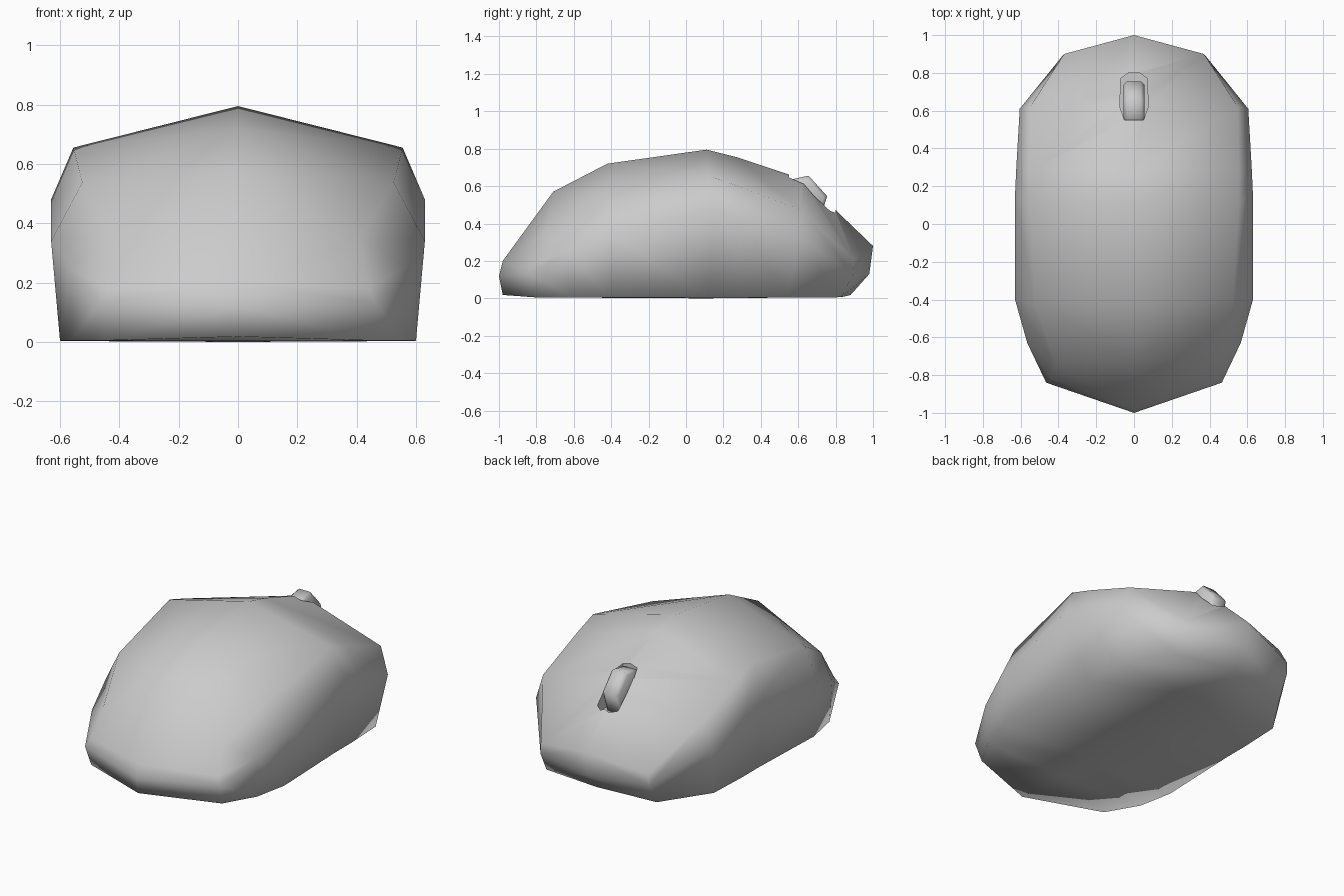
import bpy, bmesh, math

if "Cube" in bpy.data.objects:
    bpy.data.objects.remove(bpy.data.objects["Cube"])


def new_object(name, bm):
    bmesh.ops.recalc_face_normals(bm, faces=bm.faces)
    mesh = bpy.data.meshes.new(name)
    bm.to_mesh(mesh)
    bm.free()
    obj = bpy.data.objects.new(name, mesh)
    bpy.context.collection.objects.link(obj)
    return obj


def loft(bm, loops, capped=False):
    rows = [[bm.verts.new(p) for p in loop] for loop in loops]
    n = len(rows[0])
    for a, b in zip(rows, rows[1:]):
        for i in range(n if capped else n - 1):
            j = (i + 1) % n
            bm.faces.new((a[i], a[j], b[j], b[i]))
    if capped:
        bm.faces.new(rows[0])
        bm.faces.new(rows[-1])
    return rows


# Shell half: each section runs ridge, shoulder, widest side, bottom edge, bottom centre
sections = [
    [(0, -.98, .20), (.44, -.82, .18), (.465, -.84, .13), (.45, -.80, .005), (0, -.98, .018)],
    [(0, -.71, .57), (.41, -.74, .35), (.565, -.63, .25), (.56, -.61, .005), (0, -.65, .004)],
    [(0, -.42, .72), (.525, -.42, .537), (.63, -.40, .34), (.60, -.40, .004), (0, -.40, .003)],
    [(0, .11, .795), (.555, .12, .655), (.63, .15, .48), (.58, .12, .003), (0, .10, 0)],
    [(0, .27, .755), (.555, .28, .60), (.623, .30, .43), (.58, .28, .003), (0, .28, .002)],
    [(0, .63, .635), (.55, .62, .47), (.605, .61, .31), (.57, .54, .004), (0, .54, .004)],
    [(0, 1.0, .28), (.37, .90, .20), (.375, .895, .13), (.38, .83, .006), (0, .88, .018)],
]
bm = bmesh.new()
rows = loft(bm, sections)
# Two-step rounded tail and nose
for row, y, z in ((rows[0], -1.0, .12), (rows[-1], .98, .13)):
    mid = bm.verts.new((0, y, z))
    bm.faces.new((row[0], row[1], row[2], mid))
    bm.faces.new((mid, row[2], row[3], row[4]))
body = new_object("mouse_body", bm)
for f in body.data.polygons:
    f.use_smooth = True
mirror = body.modifiers.new("mirror", 'MIRROR')
mirror.use_clip = True

# Slot for the wheel, with chamfered ends
outline = [(.05, .55), (.075, .62), (.07, .77), (.03, .80)]
outline += [(-x, y) for x, y in reversed(outline)]
bm = bmesh.new()
loft(bm, [[(x, y, z) for x, y in outline] for z in (.42, .90)], capped=True)
cutter = new_object("slot_cutter", bm)
cutter.hide_render = True
cutter.hide_set(True)
cut = body.modifiers.new("wheel_slot", 'BOOLEAN')
cut.operation = 'DIFFERENCE'
cut.solver = 'EXACT'
cut.object = cutter

# Scroll wheel: six-sided with bevelled flanks
bm = bmesh.new()
loops = []
for x, r in ((-.055, .13), (-.038, .148), (.038, .148), (.055, .13)):
    angles = [math.radians(12 + 60 * i) for i in range(6)]
    loops.append([(x, .61 + r * math.cos(a), .515 + r * math.sin(a)) for a in angles])
loft(bm, loops, capped=True)
wheel = new_object("scroll_wheel", bm)
bpy.ops.object.select_all(action='DESELECT')
wheel.select_set(True)
bpy.context.view_layer.objects.active = wheel
bpy.ops.object.shade_smooth_by_angle(angle=math.radians(65))
